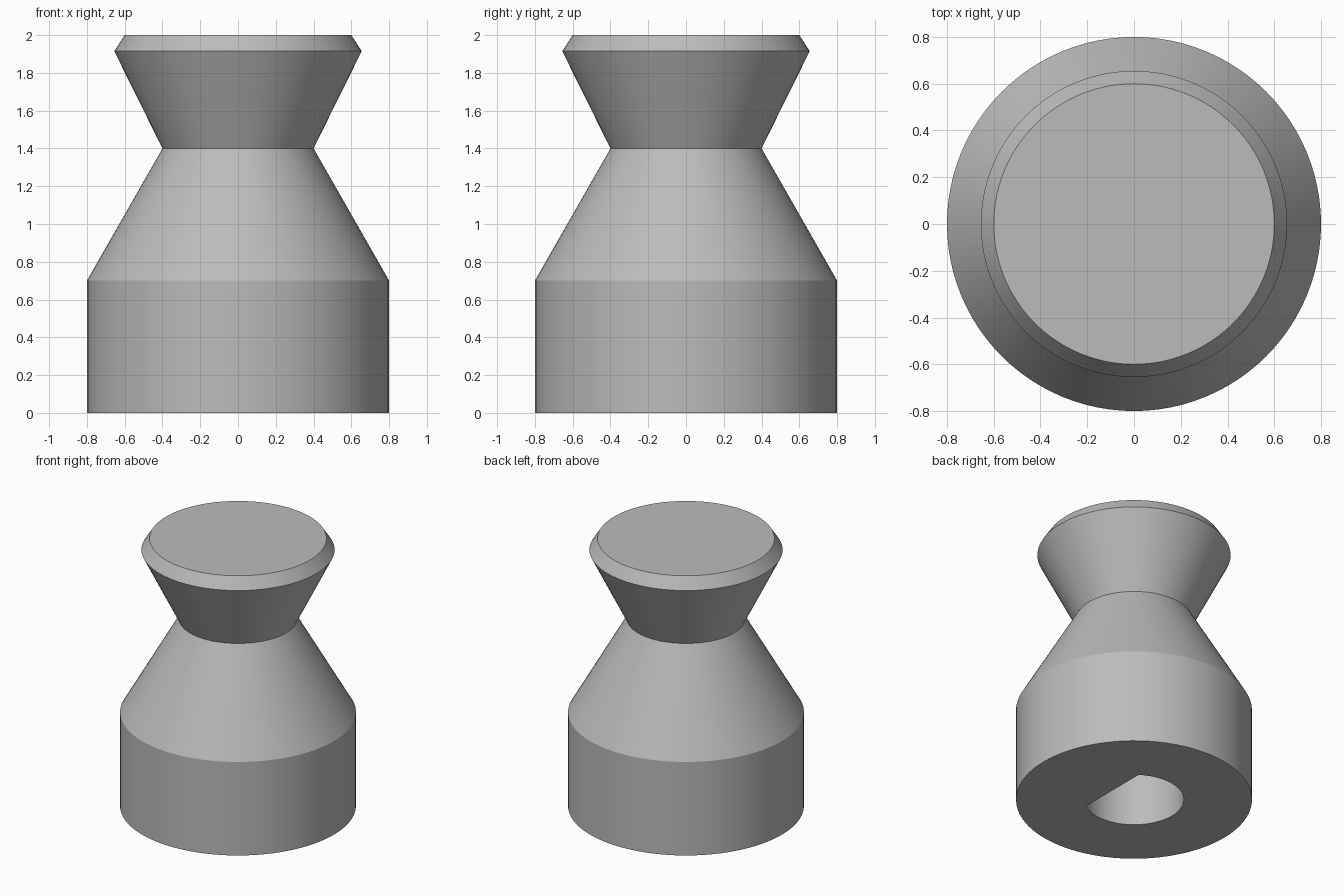
import bpy
import bmesh
import math

SEGMENTS = 96

if "Cube" in bpy.data.objects:
    bpy.data.objects.remove(bpy.data.objects["Cube"], do_unlink=True)


def make_material(name, colour):
    mat = bpy.data.materials.new(name)
    mat.use_nodes = True
    mat.diffuse_color = colour
    mat.node_tree.nodes["Principled BSDF"].inputs["Base Color"].default_value = colour
    return mat


def make_object(name, bm, mat):
    bmesh.ops.recalc_face_normals(bm, faces=bm.faces)
    mesh = bpy.data.meshes.new(name)
    bm.to_mesh(mesh)
    bm.free()
    mesh.materials.append(mat)
    obj = bpy.data.objects.new(name, mesh)
    bpy.context.collection.objects.link(obj)
    return obj


def lathe(name, profile, mat):
    """Solid of revolution from (radius, height) pairs, capped at both ends."""
    bm = bmesh.new()
    rings = []
    for r, z in profile:
        angles = [math.tau * i / SEGMENTS for i in range(SEGMENTS)]
        rings.append([bm.verts.new((r * math.cos(a), r * math.sin(a), z)) for a in angles])
    for low, high in zip(rings, rings[1:]):
        for i in range(SEGMENTS):
            j = (i + 1) % SEGMENTS
            bm.faces.new((low[i], low[j], high[j], high[i]))
    bm.faces.new(rings[0])
    bm.faces.new(rings[-1])
    return make_object(name, bm, mat)


def d_prism(name, radius, flat, bottom, top, mat):
    """Round bar with one flat side at x = flat."""
    bm = bmesh.new()
    start = math.acos(flat / radius)
    sweep = math.tau - 2 * start
    outline = []
    for i in range(SEGMENTS + 1):
        a = start + sweep * i / SEGMENTS
        outline.append(bm.verts.new((radius * math.cos(a), radius * math.sin(a), bottom)))
    face = bm.faces.new(outline)
    walls = bmesh.ops.extrude_face_region(bm, geom=[face])["geom"]
    moved = [v for v in walls if isinstance(v, bmesh.types.BMVert)]
    bmesh.ops.translate(bm, verts=moved, vec=(0, 0, top - bottom))
    return make_object(name, bm, mat)


grey = make_material("plain grey", (0.5, 0.5, 0.5, 1))

# Knob: straight base, tapered shoulder, narrow neck, flared chamfered head
knob = lathe("knob", [(0.8, 0), (0.8, 0.7), (0.4, 1.4), (0.655, 1.915), (0.6, 2)], grey)

# D-shaped shaft socket in the underside
socket = d_prism("socket_cutter", 0.338, 0.193, -0.1, 1.0, grey)
cut = knob.modifiers.new("socket", "BOOLEAN")
cut.operation = "DIFFERENCE"
cut.solver = "EXACT"
cut.object = socket

bpy.context.view_layer.objects.active = knob
knob.select_set(True)
bpy.ops.object.modifier_apply(modifier=cut.name)
bpy.data.objects.remove(socket, do_unlink=True)
bpy.ops.object.shade_smooth_by_angle(angle=math.radians(20))
